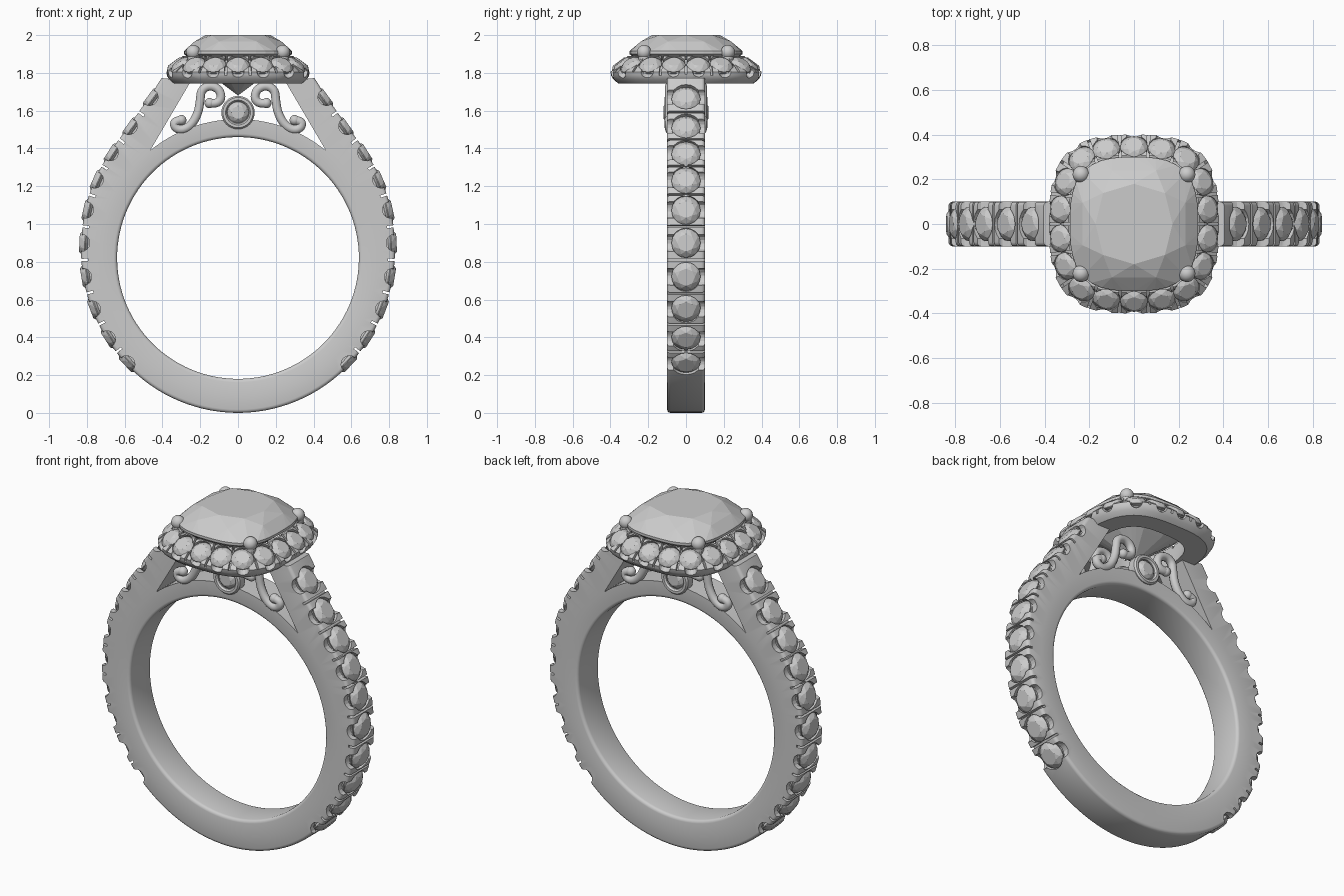
import bpy, bmesh
from math import sin, cos, radians, degrees, atan2, pi
from mathutils import Vector, Matrix

if "Cube" in bpy.data.objects:
    bpy.data.objects.remove(bpy.data.objects["Cube"])

CZ = 0.82                       # height of the finger-hole centre
R_IN, R_MID, HALF_W = 0.64, 0.735, 0.1
TIP = 50.7                      # angle where the shoulders split from the arch


def add(name, bm, smooth=True):
    me = bpy.data.meshes.new(name)
    bm.to_mesh(me)
    bm.free()
    ob = bpy.data.objects.new(name, me)
    bpy.context.collection.objects.link(ob)
    if smooth:
        shade(ob)
    return ob


def shade(ob):
    bpy.ops.object.select_all(action='DESELECT')
    bpy.context.view_layer.objects.active = ob
    ob.select_set(True)
    bpy.ops.object.shade_smooth_by_angle(angle=radians(35))


def carve(ob, bm):
    """Subtract the cutter bmesh from ob."""
    cutter = add("cutter", bm, False)
    cutter.hide_render = True
    mod = ob.modifiers.new("cut", 'BOOLEAN')
    mod.operation, mod.solver, mod.use_self, mod.object = 'DIFFERENCE', 'EXACT', True, cutter
    bpy.context.view_layer.update()
    dg = bpy.context.evaluated_depsgraph_get()
    ob.data = bpy.data.meshes.new_from_object(ob.evaluated_get(dg))
    ob.modifiers.clear()
    bpy.data.objects.remove(cutter)
    shade(ob)


def frame(pos, normal, tangent):
    n, t = normal.normalized(), tangent.normalized()
    m = Matrix((t, n.cross(t), n)).transposed().to_4x4()
    m.translation = pos
    return m


def cyl(bm, m, r, depth, seg=20):
    bmesh.ops.create_cone(bm, cap_ends=True, segments=seg, radius1=r, radius2=r, depth=depth, matrix=m)


def cut_seat(bm, m, r, floor, side_y, side_r, sides):
    """Round stone seat plus U-shaped side openings."""
    cyl(bm, m @ Matrix.Translation((0, 0, 0.04 - floor / 2)), r, 0.08 + floor)
    for s in sides:
        cyl(bm, m @ Matrix.Translation((0, s * side_y, 0)) @ Matrix.Rotation(pi / 2, 4, 'X'), side_r, 0.07, 16)


def cut_slot(bm, m, length, depth):
    bmesh.ops.create_cube(bm, size=1, matrix=m @ Matrix.Diagonal((0.012, length, depth, 1)))


def cushion(t, a, b, n):
    r = (abs(cos(t) / a) ** n + abs(sin(t) / b) ** n) ** (-1 / n)
    return r * cos(t), r * sin(t)


def gem_bm(a, b, n, crown, depth, girdle, seg, table=0.6):
    """Faceted brilliant with its girdle top at z = 0."""
    bm = bmesh.new()
    rings = [(table, crown, 8, 0), (0.82, crown * 0.6, 8, 0.5), (1, 0, seg, 0), (1, -girdle, seg, 0),
             (0.52, -girdle - depth * 0.5, 8, 0.5), (0, -girdle - depth, 1, 0)]
    for s, z, k, off in rings:
        for i in range(k):
            x, y = cushion((i + off) * 2 * pi / k, a, b, n)
            bm.verts.new((x * s, y * s, z))
    res = bmesh.ops.convex_hull(bm, input=bm.verts[:])
    bmesh.ops.delete(bm, geom=[v for v in res['geom_interior'] if isinstance(v, bmesh.types.BMVert)])
    return bm


def place_gems(name, r, mats):
    first = add(name, gem_bm(r, r, 2, r * 0.36, r * 0.7, r * 0.06, 16), False)
    first.matrix_world = mats[0]
    for m in mats[1:]:
        ob = bpy.data.objects.new(name, first.data)
        bpy.context.collection.objects.link(ob)
        ob.matrix_world = m


# ---- band: shank, inner arch and split shoulders ----
KEYS = [(-90, .82), (-60, .818), (-30, .816), (6, .834), (17, .848), (28.6, .864), (39, .878),
        (50.7, .908), (61.5, .975), (67, 1.035)]


def r_out(a):
    """Smooth outer radius of the band at angle a."""
    i = max(0, min(len(KEYS) - 2, sum(a >= k[0] for k in KEYS) - 1))

    def slope(j):
        p, q = KEYS[max(j - 1, 0)], KEYS[min(j + 1, len(KEYS) - 1)]
        return (q[1] - p[1]) / (q[0] - p[0]) if j else 0
    (x0, y0), (x1, y1) = KEYS[i], KEYS[i + 1]
    h = x1 - x0
    t = (a - x0) / h
    return ((2 * t**3 - 3 * t**2 + 1) * y0 + (t**3 - 2 * t**2 + t) * h * slope(i)
            + (3 * t**2 - 2 * t**3) * y1 + (t**3 - t**2) * h * slope(i + 1))


def polar(a, r, s=1):
    return Vector((s * r * cos(radians(a)), -HALF_W, CZ + r * sin(radians(a))))


def span(a, b, n):
    return [a + (b - a) * i / n for i in range(n + 1)]


bm = bmesh.new()
for s in (1, -1):
    low, top = span(-90, TIP, 44), span(TIP, 90, 14)
    strips = [[(polar(a, R_IN, s), polar(a, R_MID, s)) for a in low + top[1:]],
              [(polar(a, R_MID, s), polar(a, r_out(a), s)) for a in low]]
    tip, end = polar(TIP, R_MID, s), Vector((s * 0.25, -HALF_W, 1.755))
    strips.append([(tip.lerp(end, i / 10), polar(a, r_out(a), s)) for i, a in enumerate(span(TIP, 67, 10))])
    for strip in strips:
        for (a, b), (c, d) in zip(strip, strip[1:]):
            bm.faces.new([bm.verts.new(p) for p in (a, b, d, c)])
bmesh.ops.remove_doubles(bm, verts=bm.verts[:], dist=1e-4)
ext = bmesh.ops.extrude_face_region(bm, geom=bm.faces[:], use_keep_orig=True)
bmesh.ops.translate(bm, vec=(0, 2 * HALF_W, 0), verts=[v for v in ext['geom'] if isinstance(v, bmesh.types.BMVert)])
bmesh.ops.recalc_face_normals(bm, faces=bm.faces[:])
bm.normal_update()
rims = []
for e in bm.edges:
    mid = (e.verts[0].co + e.verts[1].co) / 2
    r = Vector((mid.x, mid.z - CZ)).length
    caps = sum(abs(f.normal.y) > 0.9 for f in e.link_faces)
    ang = degrees(atan2(mid.z - CZ, abs(mid.x)))
    if caps == 1 and (r < 0.66 or (ang < 67 and r > r_out(ang) - 0.01)):
        rims.append(e)
bmesh.ops.bevel(bm, geom=rims, offset=0.018, segments=3, profile=0.5, affect='EDGES')
band = add("band", bm)


def band_frame(a, s):
    p, t = polar(a, r_out(a), s), polar(a + 1, r_out(a + 1), s) - polar(a - 1, r_out(a - 1), s)
    p.y = 0
    n = Vector((t.z, 0, -t.x)) * s
    return frame(p, n, t)


angles = [-43.6, -31.8, -19.4, -7, 5.5, 17.5, 28.7, 39.5, 50.4, 61.2]
cut, mats = bmesh.new(), []
for s in (1, -1):
    for a in angles:
        m = band_frame(a, s)
        cut_seat(cut, m, 0.078, 0.035, 0.1, 0.045, (1, -1))
        mats.append(m @ Matrix.Translation((0, 0, -0.018)))
    for a, b in zip(angles, angles[1:]):
        cut_slot(cut, band_frame((a + b) / 2, s), 0.3, 0.07)
carve(band, cut)
place_gems("band_stone", 0.077, mats)

# ---- halo: cushion-shaped collar ----
HA, HB, HN = 0.38, 0.40, 3
bm = bmesh.new()
profile = [(.62, 1.745), (.9, 1.745), (.96, 1.765), (.99, 1.785), (1, 1.805), (.77, 1.89), (.735, 1.89), (.71, 1.865)]
N = 72
grid = [[bm.verts.new((*(c * s for c in cushion(i * 2 * pi / N, HA, HB, HN)), z)) for s, z in profile] for i in range(N)]
for i in range(N):
    p, q = grid[i], grid[(i + 1) % N]
    for j in range(len(profile)):
        k = (j + 1) % len(profile)
        bm.faces.new((p[j], q[j], q[k], p[k]))
bmesh.ops.recalc_face_normals(bm, faces=bm.faces[:])
halo = add("halo", bm)


def halo_frame(x, y, z=1.85):
    out = Vector((x * abs(x) / HA**3, y * abs(y) / HB**3, 0)).normalized()
    return frame(Vector((x, y, z)), out * 0.6 + Vector((0, 0, 0.8)), Vector((-out.y, out.x, 0)))


quarter = [(0, .35), (.125, .34), (.237, .296), (.309, .19), (.333, .065)]
spots = sorted({(sx * x, sy * y) for x, y in quarter for sx in (1, -1) for sy in (1, -1)}, key=lambda p: atan2(p[1], p[0]))
cut, mats = bmesh.new(), []
for i, (x, y) in enumerate(spots):
    m = halo_frame(x, y)
    cut_seat(cut, m, 0.062, 0.025, 0.085, 0.034, (-1,))
    mats.append(m @ Matrix.Translation((0, 0, -0.01)))
    u, v = spots[(i + 1) % len(spots)]
    cut_slot(cut, halo_frame((x + u) / 2 * 1.02, (y + v) / 2 * 1.02), 0.15, 0.05)
carve(halo, cut)
place_gems("halo_stone", 0.062, mats)

# ---- centre stone and its four prongs ----
centre = add("centre_stone", gem_bm(0.287, 0.3, 2.9, 0.085, 0.22, 0.015, 40), False)
centre.location.z = 1.915
bm = bmesh.new()
for sx in (1, -1):
    for sy in (1, -1):
        p = Vector((sx * 0.237, sy * 0.222, 1.91))
        bmesh.ops.create_uvsphere(bm, u_segments=20, v_segments=12, radius=0.038, matrix=Matrix.Translation(p))
        cyl(bm, Matrix.Translation(p - Vector((0, 0, 0.06))), 0.03, 0.12)
add("prongs", bm)

# ---- gallery scrolls on both faces ----
path = [(.15, 1.64), (.115, 1.635), (.085, 1.665), (.1, 1.715), (.15, 1.735), (.195, 1.71), (.2, 1.655), (.21, 1.59),
        (.245, 1.525), (.295, 1.495), (.335, 1.51), (.34, 1.545), (.3, 1.55)]
cu = bpy.data.curves.new("scrolls", 'CURVE')
cu.dimensions, cu.bevel_depth, cu.bevel_resolution, cu.use_fill_caps = '3D', 0.024, 3, True
tips = bmesh.new()
for sx in (1, -1):
    for y in (-0.087, 0.087):
        sp = cu.splines.new('NURBS')
        sp.points.add(len(path) - 1)
        for pt, (x, z) in zip(sp.points, path):
            pt.co = (sx * x, y, z, 1)
        sp.use_endpoint_u, sp.order_u, sp.resolution_u = True, 3, 5
        for x, z in (path[0], path[-1]):
            bmesh.ops.create_uvsphere(tips, u_segments=16, v_segments=10, radius=0.027, matrix=Matrix.Translation((sx * x, y, z)))
bpy.context.collection.objects.link(bpy.data.objects.new("scrolls", cu))
add("scroll_tips", tips)

# ---- small round bezels with a stone, front and back ----
bm, mats = bmesh.new(), []
section = [(0, .05), (.08, .05), (.088, .06), (.088, .105), (.08, .115), (.066, .115), (.058, .105), (.058, .09), (0, .09)]
for s in (1, -1):
    vs = [bm.verts.new((r, s * y, 0)) for r, y in section]
    es = [bm.edges.new(e) for e in zip(vs, vs[1:])]
    bmesh.ops.spin(bm, geom=vs + es, cent=(0, 0, 0), axis=(0, 1, 0), angle=2 * pi, steps=32)
    mats.append(frame(Vector((0, s * 0.098, 1.59)), Vector((0, s, 0)), Vector((1, 0, 0))))
bmesh.ops.remove_doubles(bm, verts=bm.verts[:], dist=1e-4)
bmesh.ops.recalc_face_normals(bm, faces=bm.faces[:])
add("bezels", bm).location.z = 1.59
place_gems("bezel_stone", 0.057, mats)
